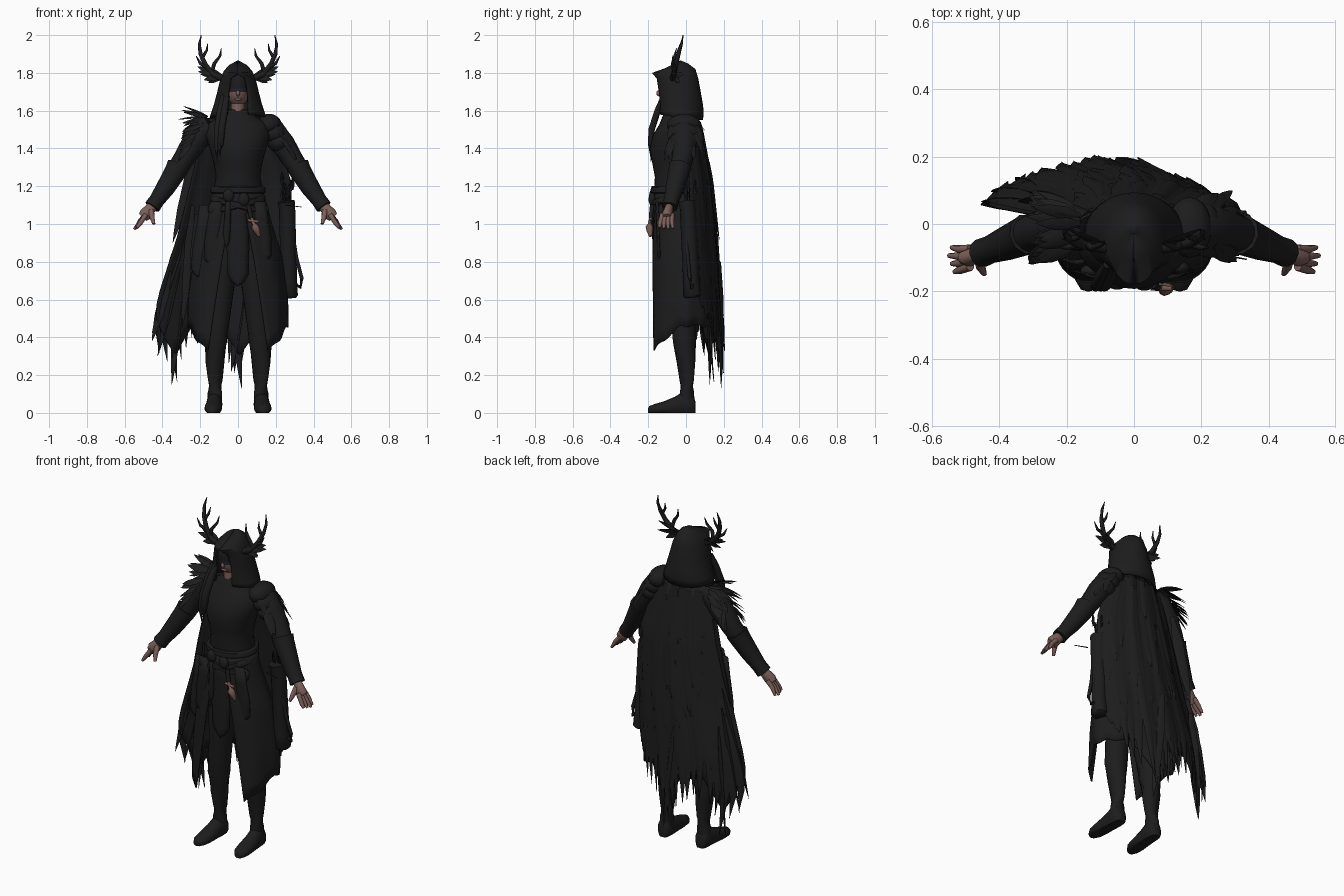
import bpy, bmesh, math, random
from math import sin, cos, pi
from mathutils import Vector

random.seed(4)
rnd = random.uniform
if "Cube" in bpy.data.objects:
    bpy.data.objects.remove(bpy.data.objects["Cube"])


def material(name, rgb):
    m = bpy.data.materials.new(name)
    m.use_nodes = True
    m.diffuse_color = (*rgb, 1)
    m.node_tree.nodes["Principled BSDF"].inputs["Base Color"].default_value = (*rgb, 1)
    return m


BLACK = material("black cloth", (.012, .012, .012))
SKIN = material("skin", (.2, .115, .1))
MASK = material("dark blue mask", (.018, .018, .035))
COPPER = material("copper", (.18, .1, .08))


def grid(bm, rows, closed=False, caps=False):
    """Skin rows of points; closed joins the row ends."""
    vs = [[bm.verts.new(p) for p in r] for r in rows]
    n = len(vs[0])
    for a, b in zip(vs, vs[1:]):
        for j in range(n if closed else n - 1):
            k = (j + 1) % n
            bm.faces.new((a[j], a[k], b[k], b[j]))
    if caps:
        bm.faces.new(vs[0])
        bm.faces.new(vs[-1])


def finish(name, bm, mat, thick=0, angle=50):
    bmesh.ops.recalc_face_normals(bm, faces=bm.faces)
    me = bpy.data.meshes.new(name)
    bm.to_mesh(me)
    bm.free()
    ob = bpy.data.objects.new(name, me)
    bpy.context.collection.objects.link(ob)
    me.materials.append(mat)
    if thick:
        ob.modifiers.new("thickness", "SOLIDIFY").thickness = thick
    bpy.ops.object.select_all(action="DESELECT")
    ob.select_set(True)
    bpy.context.view_layer.objects.active = ob
    bpy.ops.object.shade_smooth_by_angle(angle=math.radians(angle))
    return ob


def tube(bm, pts, n=14, flat=1):
    """Round tube through (x, y, z, radius) points."""
    c = [Vector(p[:3]) for p in pts]
    rows = []
    for i, p in enumerate(pts):
        t = c[min(i + 1, len(c) - 1)] - c[max(i - 1, 0)]
        q = t.to_track_quat("Z", "Y")
        rows.append([c[i] + q @ Vector((p[3] * flat * cos(k * 2 * pi / n),
                                        p[3] * sin(k * 2 * pi / n), 0)) for k in range(n)])
    grid(bm, rows, True, True)


def tubes(name, paths, mat, n=14, flat=1):
    bm = bmesh.new()
    for p in paths:
        tube(bm, p, n, flat)
    return finish(name, bm, mat)


def rings(name, table, mat, n=28):
    """Horizontal ellipses from (z, half width, half depth, centre y)."""
    bm = bmesh.new()
    grid(bm, [[(w * cos(k * 2 * pi / n), y + d * sin(k * 2 * pi / n), z) for k in range(n)]
              for z, w, d, y in table], True, True)
    return finish(name, bm, mat)


def blade(bm, base, tip, w, up=(0, -.3, 1)):
    """Pointed feather with a raised spine."""
    b, t, up = Vector(base), Vector(tip), Vector(up)
    side = (t - b).cross(up).normalized() * w
    lift = side.cross(t - b).normalized() * w * .35
    rows = []
    for f, s in ((0, .35), (.3, 1), (.65, .85), (.88, .4), (1, .03)):
        p = b.lerp(t, f) - lift * (f * f)
        rows.append([p - side * s, p + lift * s, p + side * s])
    grid(bm, rows)


def ball(name, loc, scale, mat):
    bm = bmesh.new()
    bmesh.ops.create_uvsphere(bm, u_segments=20, v_segments=12, radius=1)
    for v in bm.verts:
        v.co = Vector([a * s + l for a, s, l in zip(v.co, scale, loc)])
    return finish(name, bm, mat)


def look(table, t):
    """Interpolate the table rows at t; the first column ascends."""
    for a, b in zip(table, table[1:]):
        if t <= b[0]:
            f = max(0, (t - a[0]) / (b[0] - a[0]))
            return [p + (q - p) * f for p, q in zip(a[1:], b[1:])]
    return table[-1][1:]


def mir(pts, s):
    return [(p[0] * s, *p[1:]) for p in pts]


# Body and head
rings("tunic", [(.86, .1, .08, -.03), (.95, .15, .11, -.035), (1.06, .15, .12, -.04),
                (1.16, .135, .12, -.05), (1.25, .118, .11, -.055), (1.32, .128, .12, -.058),
                (1.4, .15, .135, -.058), (1.47, .172, .125, -.05), (1.53, .162, .1, -.04),
                (1.58, .08, .07, -.05), (1.605, .055, .055, -.05)], BLACK)
rings("neck", [(1.57, .036, .045, -.065), (1.68, .036, .045, -.06)], SKIN)
ball("head", (0, -.06, 1.71), (.06, .082, .09), SKIN)
ball("nose", (0, -.142, 1.692), (.01, .015, .016), SKIN)
ball("lips", (0, -.13, 1.66), (.02, .008, .007), COPPER)
rings("eye_mask", [(1.698, .063, .085, -.06), (1.708, .064, .086, -.06), (1.718, .065, .087, -.06)], MASK)
rings("brow_cover", [(1.718, .066, .088, -.06), (1.745, .067, .09, -.06),
                     (1.785, .06, .088, -.06), (1.81, .05, .075, -.06)], BLACK)

# Hood: rows of z, half width, centre y, half depth, opening angle, front drop
bm = bmesh.new()
rows = []
for z, w, y, d, gap, drop in ((1.865, .004, -.03, .004, .02, 0), (1.85, .05, -.05, .06, .02, .025),
                              (1.82, .075, -.065, .115, .02, .02), (1.77, .093, -.05, .115, .42, 0),
                              (1.7, .11, -.04, .118, .5, 0), (1.63, .128, -.03, .12, .45, 0),
                              (1.59, .14, -.028, .122, .4, -.01), (1.55, .15, -.028, .118, .4, -.03)):
    arc = [(k / 14 - 1) * (pi - gap) for k in range(29)]
    rows.append([(w * sin(a), y + d * cos(a), z - drop * (1 - cos(a)) / 2) for a in arc])
grid(bm, rows)
finish("hood", bm, BLACK, .012)

# Antlers with feather tufts at the base
for s, side in ((1, "left"), (-1, "right")):
    tubes(side + "_antler", [mir(p, s) for p in (
        [(.08, -.07, 1.77, .018), (.13, -.065, 1.79, .016), (.172, -.055, 1.84, .014),
         (.198, -.04, 1.9, .011), (.205, -.025, 1.95, .008), (.195, -.015, 2, .002)],
        [(.14, -.06, 1.8, .012), (.125, -.07, 1.85, .01), (.095, -.06, 1.89, .007), (.088, -.05, 1.93, .002)],
        [(.165, -.058, 1.83, .011), (.2, -.07, 1.85, .008), (.222, -.07, 1.89, .002)],
        [(.19, -.045, 1.88, .01), (.165, -.04, 1.92, .007), (.16, -.03, 1.955, .002)])], BLACK, 8)
    bm = bmesh.new()
    for tx, ty, tz in ((.215, -.05, 1.835), (.2, -.02, 1.795), (.18, -.08, 1.765), (.21, -.08, 1.81), (.16, -.04, 1.75)):
        blade(bm, (.085 * s, -.06, 1.785), (tx * s, ty, tz), .019, (0, -1, .4))
    finish(side + "_antler_tuft", bm, BLACK)

# Arms, bracers and hands
for s, side in ((1, "left"), (-1, "right")):
    tubes(side + "_sleeve", [mir([(.14, -.02, 1.52, .06), (.185, -.01, 1.49, .068), (.24, -.01, 1.42, .064),
                                 (.29, -.02, 1.34, .056), (.335, -.04, 1.27, .052), (.385, -.06, 1.19, .046),
                                 (.445, -.083, 1.105, .036)], s)], BLACK)
    tubes(side + "_bracer", [mir([(.315, -.03, 1.31, .062), (.33, -.037, 1.28, .058), (.385, -.06, 1.19, .05),
                                 (.43, -.077, 1.125, .041), (.455, -.087, 1.09, .043)], s)], BLACK, 10)
    fingers = [[(.487, -.075 - i * .017, 1.05, .014), (.52, -.075 - i * .021, 1.015 - i * .005, .012),
                (.55 - abs(i - 1) * .008, -.07 - i * .024, .972 + abs(i - 1) * .004, .007)] for i in range(4)]
    thumb = [(.46, -.105, 1.07, .016), (.455, -.13, 1.035, .014), (.445, -.148, 1.0, .008)]
    palm = [(.44, -.085, 1.105, .026), (.465, -.09, 1.08, .03), (.49, -.1, 1.05, .035), (.505, -.1, 1.035, .027)]
    tubes(side + "_fingers", [mir(p, s) for p in fingers + [thumb]], SKIN, 8)
    tubes(side + "_palm", [mir(palm, s)], SKIN, 12, .75)

# Layered shoulder plate on the left, ruffled feathers on both upper arms
for i in range(3):
    ball("shoulder_plate_%d" % (i + 1), (.165 + .027 * i, -.01, 1.525 - .045 * i),
         (.066, .09 - .005 * i, .058), BLACK)
for s, side, count in ((1, "left", 26), (-1, "right", 48)):
    bm = bmesh.new()
    for i in range(count):
        f = (i + .5) / count
        a = rnd(-1.3, 1.3)
        p = Vector((.17 + .09 * f, -.01 + .068 * sin(a), 1.53 - .13 * f + .05 * cos(a)))
        flare = (1 - f) * (.09 if s < 0 else .01)
        t = p + Vector((.06 + flare * .6, .05 * sin(a), -.1 + flare * rnd(.6, 1.5)))
        blade(bm, (p.x * s, p.y, p.z), (t.x * s, t.y, t.z), rnd(.014, .022), (.7 * s, sin(a), .7))
    if s < 0:
        for ty, tz, tx in ((.0, 1.63, -.29), (-.05, 1.6, -.28), (.05, 1.61, -.3), (.02, 1.56, -.32), (-.04, 1.54, -.3)):
            blade(bm, (-.16, ty * .5, 1.57), (tx, ty, tz), .02)
    finish(side + "_shoulder_feathers", bm, BLACK)

# Legs and boots
for s, side in ((1, "left"), (-1, "right")):
    tubes(side + "_leg", [mir([(.075, -.03, .98, .085), (.08, -.03, .8, .08), (.098, -.02, .58, .066),
                              (.11, -.015, .48, .064), (.12, -.008, .38, .062), (.122, .0, .27, .05),
                              (.12, .004, .17, .038), (.122, .005, .11, .038), (.124, .005, .05, .04)], s)],
          BLACK, 18)
    bm = bmesh.new()
    sole = []
    for y, w, h in ((.05, .022, .06), (.035, .038, .1), (-.01, .042, .115), (-.06, .043, .085),
                    (-.12, .047, .06), (-.165, .042, .047), (-.195, .022, .036), (-.2, .005, .025)):
        x = s * (.124 + max(0, -y) * .06)
        sole.append([(x + w * cos(k * pi / 8), y, max(0, h * (.4 + .6 * sin(k * pi / 8)))) for k in range(16)])
    grid(bm, sole, True, True)
    finish(side + "_boot", bm, BLACK)

# Coat skirt, open at the front
SKIRT = [(.33, .262, .22, .0, .66), (.6, .262, .2, -.0, .48), (.85, .228, .18, -.01, .36),
         (1.0, .18, .152, -.025, .28), (1.17, .135, .125, -.045, .2)]
for s, side in ((1, "left"), (-1, "right")):
    bm = bmesh.new()
    rows = []
    for i in range(13):
        row = []
        for j in range(21):
            u = j / 20
            hem = .33 + .13 * min(1, u * 2.2) + .008 * sin(u * 20)
            z = 1.17 + (hem - 1.17) * i / 12
            w, d, y, gap = look(SKIRT, z)
            a = gap + (2.5 - gap) * u
            r = 1 + .02 * sin(a * 9) * i / 12
            row.append((s * w * r * sin(a), y - d * r * cos(a) * (1 if a < pi / 2 else .75), z))
        rows.append(row)
    grid(bm, rows)
    finish(side + "_coat_skirt", bm, BLACK, .008)

# Hanging front panel and hip flaps
bm = bmesh.new()
for cx, w, y0, top, end in ((0, .06, -.182, 1.2, .67), (-.11, .05, -.162, 1.12, .78),
                            (.11, .05, -.162, 1.12, .8), (-.17, .045, -.12, 1.1, .72), (-.05, .02, -.187, 1.12, .88)):
    grid(bm, [[(cx * (1 + .25 * t) + w * k * e, y0 + .012 * k * k + .01 * t, top + (end - top) * t)
               for k in (-1, -.5, 0, .5, 1)]
              for t, e in ((0, .75), (.3, .85), (.6, 1), (.88, .95), (.95, .6), (1, .05))])
finish("front_panels", bm, BLACK, .006)

# Belts with pouches and a dagger
for i, (z, tilt) in enumerate(((1.18, 0), (1.1, .035), (1.1, -.035))):
    o = rings("belt_%d" % (i + 1), [(z - .018, .14, .13, -.05), (z - .013, .146, .138, -.05),
                                   (z + .013, .144, .136, -.05), (z + .018, .138, .128, -.05)], BLACK)
    for v in o.data.vertices:
        v.co.z += tilt * v.co.x / .15
for i, (x, y, z) in enumerate(((-.13, -.14, 1.08), (.135, -.13, 1.07), (-.05, -.175, 1.15), (.03, -.178, 1.13))):
    ball("pouch_%d" % (i + 1), (x, y, z), (.03, .02, .036), BLACK)
tubes("dagger", [[(.07, -.187, 1.03, .009), (.085, -.192, 1.0, .01), (.09, -.194, .985, .02),
                  (.1, -.192, .965, .018), (.112, -.188, .935, .008)],
                 [(.05, -.19, 1.02, .008), (.11, -.192, 1.012, .008)]], COPPER, 8)
tubes("dagger_grip", [[(.055, -.18, 1.1, .012), (.07, -.187, 1.03, .011)]], BLACK, 8)

# Hair falling from the hood on the right
tubes("hair_locks", [[(x, -.12, 1.68, .012), (x - .015, -.15, 1.6, .018), (x - .03, -.182, 1.5, .018),
                      (x - .035, -.188, 1.42, .013), (x - .03, -.185, e, .002)]
                     for x, e in ((-.065, 1.36), (-.08, 1.33), (-.055, 1.4))], BLACK, 8)

# Quiver, arrows and strap at the left hip
tubes("quiver", [[(.255, .005, 1.12, .047), (.26, .01, 1.08, .043), (.27, .028, .7, .043),
                  (.272, .033, .62, .046), (.272, .034, .61, .035)]], BLACK, 12)
shafts = [(.235 + .018 * (i % 4), 0 + .025 * (i % 3), 1.18 + .02 * (i % 5)) for i in range(7)]
tubes("arrows", [[(.258, .015, 1.0, .004), (*p, .004)] for p in shafts] +
      [[(.25, -.09, 1.1, .003), (.335, -.105, 1.09, .002)]], BLACK, 6)
bm = bmesh.new()
for x, y, z in shafts:
    for n in ((1, 0, 0), (0, 1, 0)):
        blade(bm, (x, y, z - .06), (x, y, z + .015), .01, n)
finish("arrow_fletching", bm, BLACK)
tubes("quiver_strap", [[(.25, -.01, 1.06, .009), (.29, 0, .95, .009), (.31, .01, .82, .01),
                        (.338, .02, .71, .01), (.33, .03, .665, .01), (.29, .035, .69, .009)]], BLACK, 8)

# Ragged cape: z, right edge, left edge, back y, edge drop
CAPE = [(.15, -.4, .2, .192, .1), (.4, -.44, .25, .184, .12), (.6, -.43, .27, .174, .12),
        (.94, -.32, .29, .152, .12), (1.23, -.25, .28, .125, .1), (1.56, -.17, .17, .065, .06)]
HEM = [(0, .4), (.14, .2), (.3, .38), (.5, .36), (.66, .2), (.8, .35), (1, .58)]


def cape_point(u, z, off):
    xl, xr, y, drop = look(CAPE, z)
    return (xl + (xr - xl) * u, y - drop * (2 * u - 1) ** 2 + off + .004 * sin(u * 30), z)


bm = bmesh.new()
grid(bm, [[cape_point(j / 40, 1.56 + (look(HEM, j / 40)[0] + .1 - 1.56) * i / 14, 0)
           for j in range(41)] for i in range(15)])
finish("cape_lining", bm, BLACK, .006)


def cape_strips(name, count, width, top, length, off):
    bm = bmesh.new()
    for i in range(count):
        u = (i + .5) / count if not length else rnd(.04, .96)
        z0 = rnd(*top)
        end = look(HEM, u)[0] + rnd(-.05, .05)
        if length:
            end = max(end, z0 - rnd(*length))
        w, lean, o = width * rnd(.8, 1.2), rnd(-.02, .02), rnd(.003, off)
        rows = []
        for k in range(11):
            t = k / 10
            e = max(.03, min(1, (1 - t) * 3.5) ** .8)
            rows.append([cape_point(min(1, max(0, u + lean * t * t + w * e * c)), z0 + (end - z0) * t,
                                    o + .006 * t + .004 * (1 - abs(c))) for c in (-1, -.5, 0, .5, 1)])
        grid(bm, rows)
    finish(name, bm, BLACK)


cape_strips("cape_strips", 18, .046, (1.44, 1.55), None, .009)
cape_strips("cape_feathers", 46, .042, (.8, 1.54), (.25, .45), .011)

# Long tatters trailing to the right
bm = bmesh.new()
for x0, z0, x1, z1, y in ((-.22, 1.4, -.34, .9, .06), (-.28, 1.0, -.45, .42, .06), (-.3, .9, -.42, .3, .09),
                          (-.3, .8, -.345, .15, .12), (-.24, 1.1, -.29, .45, .02), (-.22, 1.05, -.24, .4, -.01),
                          (-.36, .75, -.45, .38, .05), (-.05, .8, .025, .13, .18), (.02, .7, -.03, .22, .165)):
    blade(bm, (x0, y, z0), (x1, y + .015, z1), .03, (.6, 1, 0))
finish("cape_tatters", bm, BLACK)
